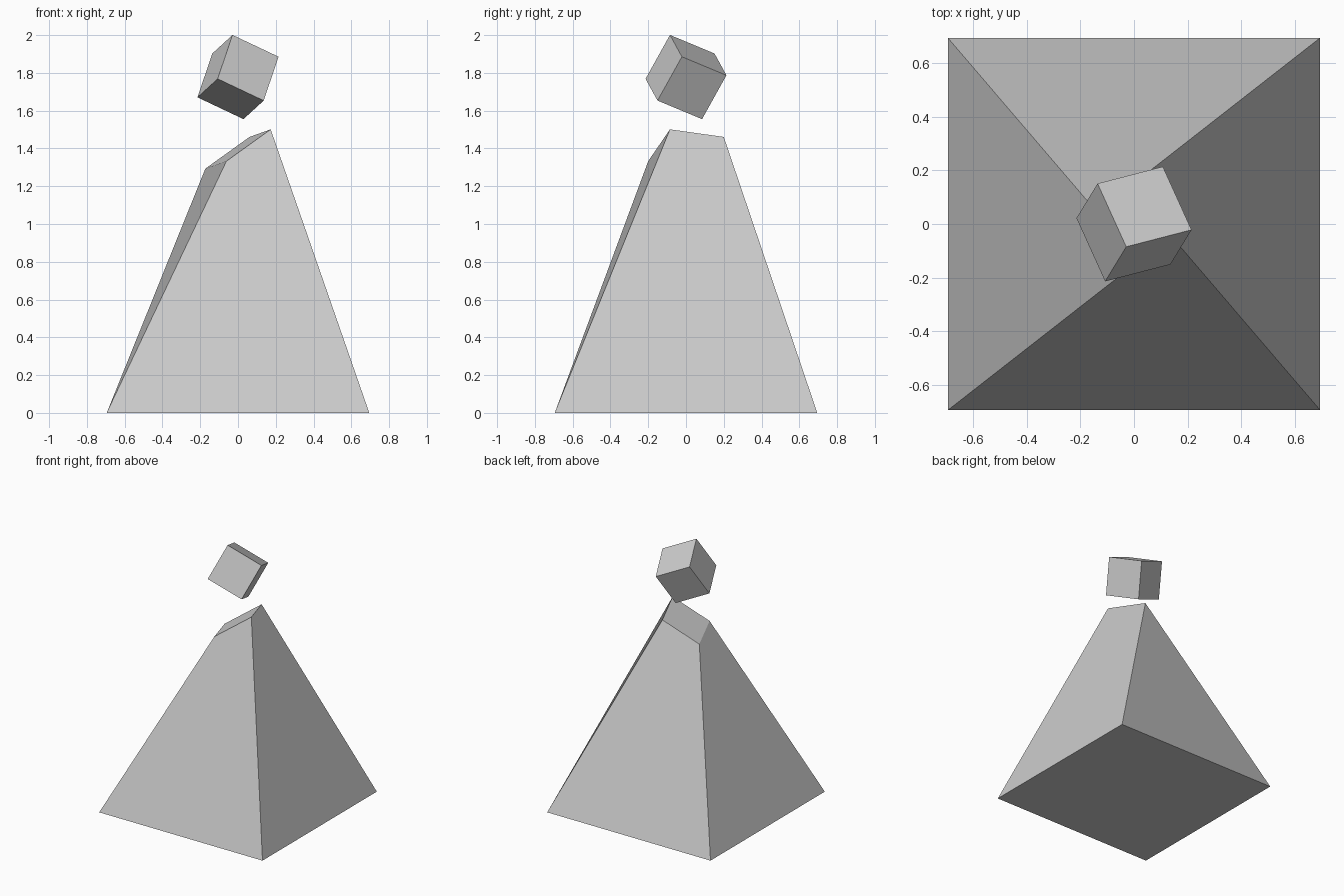
import bpy
import bmesh
from mathutils import Matrix, Vector

if "Cube" in bpy.data.objects:
    bpy.data.objects.remove(bpy.data.objects["Cube"])


def add_object(name, bm):
    bmesh.ops.recalc_face_normals(bm, faces=bm.faces)
    mesh = bpy.data.meshes.new(name)
    bm.to_mesh(mesh)
    bm.free()
    obj = bpy.data.objects.new(name, mesh)
    bpy.context.collection.objects.link(obj)
    return obj


# Tapered pedestal: square base, top is a smaller twisted and tilted square
base_half = 0.695
top_center = Vector((0, 0, 1.397))
top_u = Vector((0.234, 0.115, 0.168)) / 2
top_v = Vector((-0.112, 0.285, -0.04)) / 2
bm = bmesh.new()
bmesh.ops.create_cube(bm, size=2)
for v in bm.verts:
    x, y, z = v.co
    if z > 0:
        v.co = top_center + top_u * x + top_v * y
    else:
        v.co = (x * base_half, y * base_half, 0)
add_object("pedestal", bm)

# Tilted cube floating above the pedestal
axes = [Vector((0.243, 0.063, -0.115)),
        Vector((-0.108, 0.238, -0.099)),
        Vector((0.078, 0.128, 0.23))]
rotation = Matrix([a.normalized() for a in axes]).transposed().to_4x4()
bm = bmesh.new()
bmesh.ops.create_cube(bm, size=0.277,
                      matrix=Matrix.Translation((0, 0, 1.778)) @ rotation)
add_object("floating_cube", bm)
